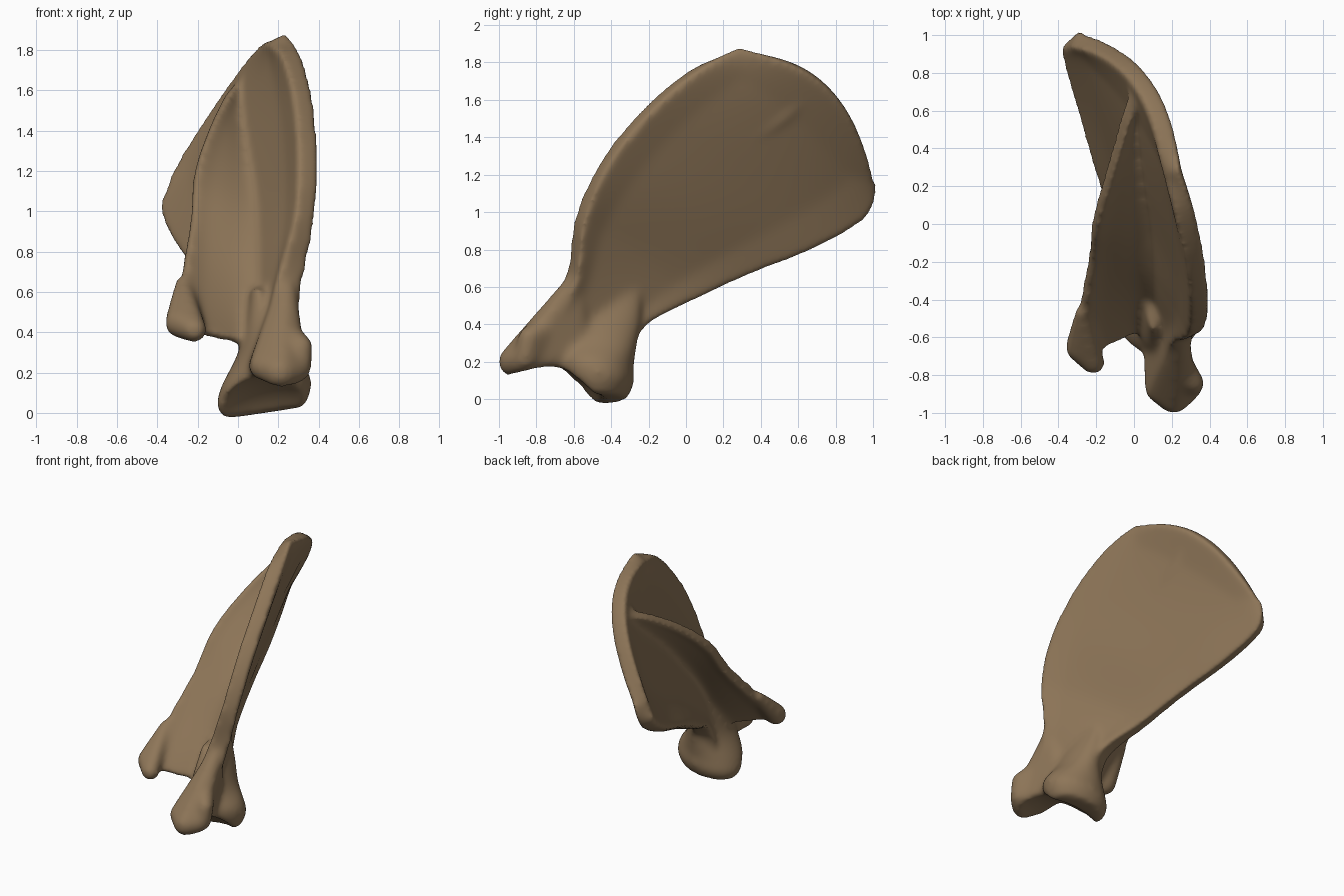
import bpy, bmesh, math
from mathutils import Vector as V

if "Cube" in bpy.data.objects:
    bpy.data.objects.remove(bpy.data.objects["Cube"])

bone = bpy.data.materials.new("bone brown")
bone.diffuse_color = (0.27, 0.18, 0.098, 1)
bone.use_nodes = True
bone.node_tree.nodes["Principled BSDF"].inputs["Base Color"].default_value = bone.diffuse_color


def catmull(pts, t):
    n = len(pts) - 1
    i = min(int(t * n), n - 1)
    f = t * n - i
    b, c = pts[i], pts[i + 1]
    a = pts[i - 1] if i else b * 2 - c
    d = pts[i + 2] if i + 2 <= n else c * 2 - b
    return 0.5 * (2 * b + (c - a) * f + (2 * a - 5 * b + 4 * c - d) * f * f
                  + (3 * b - a - 3 * c + d) * f ** 3)


def finish(name, bm):
    bmesh.ops.recalc_face_normals(bm, faces=bm.faces)
    me = bpy.data.meshes.new(name)
    bm.to_mesh(me)
    bm.free()
    ob = bpy.data.objects.new(name, me)
    bpy.context.collection.objects.link(ob)
    return ob


def sheet(name, sections, half, nu=32, nv=48):
    """Smooth sheet through three-point sections, thickened by half(u, v)."""
    cols = [[V(s[k]) for s in sections] for k in range(3)]
    grid = []
    for j in range(nv + 1):
        a, m, b = (catmull(c, j / nv) for c in cols)
        row = []
        for i in range(nu + 1):
            u = i / nu
            row.append(a * (2 * u - 1) * (u - 1) + m * 4 * u * (1 - u) + b * u * (2 * u - 1))
        grid.append(row)
    bm = bmesh.new()
    sides = ([], [])
    for j in range(nv + 1):
        for i in range(nu + 1):
            du = grid[j][min(i + 1, nu)] - grid[j][max(i - 1, 0)]
            dv = grid[min(j + 1, nv)][i] - grid[max(j - 1, 0)][i]
            n = du.cross(dv).normalized() * half(i / nu, j / nv)
            sides[0].append(bm.verts.new(grid[j][i] + n))
            sides[1].append(bm.verts.new(grid[j][i] - n))
    w = nu + 1
    for j in range(nv):
        for i in range(nu):
            q = [j * w + i, j * w + i + 1, (j + 1) * w + i + 1, (j + 1) * w + i]
            bm.faces.new([sides[0][k] for k in q])
            bm.faces.new([sides[1][k] for k in reversed(q)])
    loop = ([i for i in range(nu)] + [j * w + nu for j in range(nv)]
            + [nv * w + i for i in range(nu, 0, -1)] + [j * w for j in range(nv, 0, -1)])
    for p, q in zip(loop, loop[1:] + loop[:1]):
        bm.faces.new([sides[0][q], sides[0][p], sides[1][p], sides[1][q]])
    return finish(name, bm)


def hull(name, *balls):
    """Convex skin around balls given as (x, y, z, radius)."""
    bm = bmesh.new()
    for x, y, z, r in balls:
        for v in bmesh.ops.create_icosphere(bm, subdivisions=3, radius=r)["verts"]:
            v.co += V((x, y, z))
    out = bmesh.ops.convex_hull(bm, input=bm.verts)
    bmesh.ops.delete(bm, geom=[v for v in bm.verts if not v.link_faces], context='VERTS')
    inner = [v for v in set(out["geom_interior"]) if isinstance(v, bmesh.types.BMVert) and v.is_valid]
    bmesh.ops.delete(bm, geom=inner, context='VERTS')
    return finish(name, bm)


def stack(name, rings, n=40):
    """Closed tube through ovals given as (x, y, z, x radius, y radius, tilt)."""
    cen = [V(r[:3]) for r in rings]
    rad = [V(r[3:]) for r in rings]
    bm = bmesh.new()
    loops = []
    for j in range(25):
        c, r = catmull(cen, j / 24), catmull(rad, j / 24)
        loops.append([])
        for i in range(n):
            a = 2 * math.pi * i / n
            x = r.x * math.cos(a)
            loops[-1].append(bm.verts.new(c + V((x, r.y * math.sin(a), x * r.z))))
    for a, b in zip(loops, loops[1:]):
        for i in range(n):
            k = (i + 1) % n
            bm.faces.new((a[i], a[k], b[k], b[i]))
    bm.faces.new(loops[0])
    bm.faces.new(loops[-1])
    return finish(name, bm)


# blade: cranial, middle and caudal points from the neck to the upper rim
blade = sheet("blade", [
    ((.21, -.76, .36), (.13, -.53, .28), (.08, -.35, .18)),
    ((.26, -.62, .65), (.14, -.42, .52), (.04, -.24, .39)),
    ((.335, -.57, .97), (.12, -.25, .78), (-.07, .01, .53)),
    ((.35, -.43, 1.28), (.10, .0, 1.02), (-.17, .32, .68)),
    ((.325, -.19, 1.57), (.06, .27, 1.25), (-.27, .67, .82)),
    ((.265, .07, 1.78), (.03, .53, 1.45), (-.345, .94, .985)),
    ((.19, .27, 1.855), (.04, .76, 1.67), (-.32, .98, 1.15))],
    lambda u, v: .036 + .03 * max(0, 1 - v * 3) + .024 * max(
        max(0, 1 - u * 6), max(0, 1 - (1 - u) * 6), max(0, 1 - (1 - v) * 8)))

# spine: root, middle and free edge from the acromion upwards
spine = sheet("spine", [
    ((.12, -.50, .34), (-.07, -.60, .365), (-.29, -.70, .43)),
    ((.14, -.38, .58), (-.05, -.38, .63), (-.275, -.42, .69)),
    ((.12, -.22, .80), (-.05, -.19, .88), (-.235, -.17, .95)),
    ((.11, .02, 1.04), (-.04, .01, 1.11), (-.215, .01, 1.19)),
    ((.08, .28, 1.26), (-.03, .26, 1.33), (-.145, .25, 1.40)),
    ((.06, .56, 1.46), (.00, .54, 1.51), (-.06, .52, 1.57)),
    ((.06, .72, 1.61), (.04, .715, 1.625), (.00, .71, 1.65))],
    lambda u, v: .027 + .045 * max(0, 1 - u * 2.5) ** 2 + .016 * max(0, u * 5 - 4))

# flared joint neck, tubercle, hook and acromion
parts = [blade, spine,
         stack("joint_neck", [(.10, -.40, .62, .04, .16, 0), (.12, -.45, .44, .09, .21, 0),
                              (.13, -.48, .30, .135, .22, .1), (.13, -.49, .17, .215, .21, .2),
                              (.13, -.47, .08, .235, .19, .2), (.13, -.47, .00, .20, .15, .15)]),
         hull("tubercle", (.24, -.60, .62, .05), (.21, -.92, .20, .085), (.13, -.87, .23, .075),
              (.27, -.88, .21, .075), (.15, -.58, .25, .10)),
         hull("hook", (.315, -.84, .33, .058), (.30, -.86, .22, .065), (.22, -.72, .40, .08)),
         hull("acromion", (-.29, -.655, .445, .075), (-.215, -.735, .41, .063),
              (-.275, -.47, .64, .04))]

bpy.ops.object.select_all(action='DESELECT')
for p in parts:
    p.select_set(True)
bpy.context.view_layer.objects.active = blade
bpy.ops.object.join()
blade.name = "shoulder_blade"

# hollow of the joint
bpy.ops.mesh.primitive_uv_sphere_add(segments=48, ring_count=32, location=(.15, -.76, -.20))
cutter = bpy.context.object
cutter.name = "joint_hollow_cutter"
cutter.scale = (.44, .37, .385)
cutter.hide_render = True

m = blade.modifiers.new("fuse", 'REMESH')
m.mode, m.voxel_size = 'VOXEL', .014
m = blade.modifiers.new("hollow", 'BOOLEAN')
m.operation, m.object, m.solver = 'DIFFERENCE', cutter, 'EXACT'
m = blade.modifiers.new("refuse", 'REMESH')
m.mode, m.voxel_size = 'VOXEL', .014
m = blade.modifiers.new("soften", 'SMOOTH')
m.factor, m.iterations = .5, 26
bpy.ops.object.select_all(action='DESELECT')
blade.select_set(True)
bpy.context.view_layer.objects.active = blade
bpy.ops.object.convert(target='MESH')
bpy.data.objects.remove(cutter)
blade.data.materials.clear()
blade.data.materials.append(bone)
bpy.ops.object.shade_smooth()
